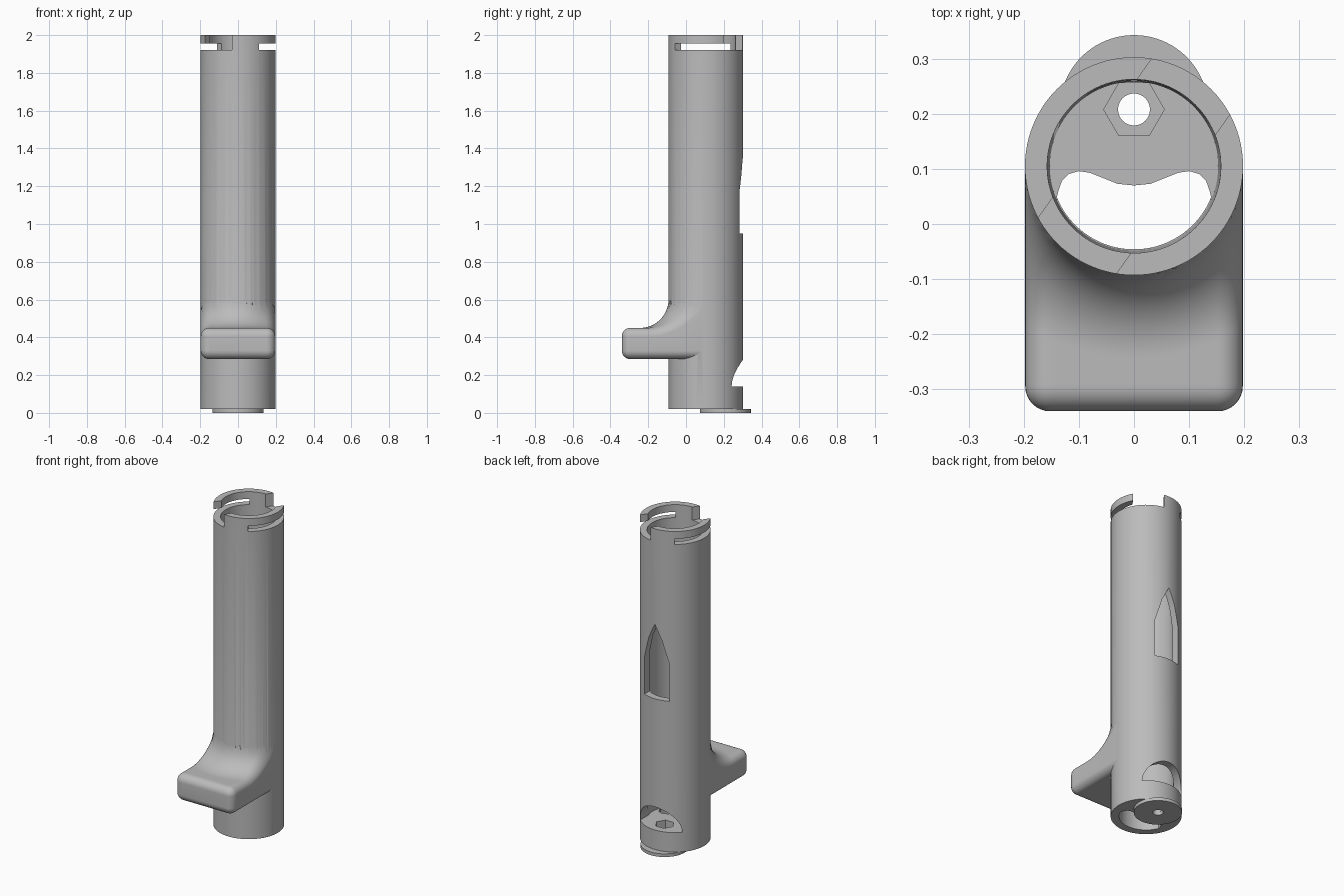
import bpy, bmesh, math
from math import sin, cos, pi, radians, hypot, sqrt
from mathutils import Matrix

if "Cube" in bpy.data.objects:
    bpy.data.objects.remove(bpy.data.objects["Cube"], do_unlink=True)

AXIS_Y, OUTER, HALF = 0.105, 0.198, 0.1975   # tube axis, tube radius, ledge half width
PIVOT_Y = 0.208                              # axis of the screw and disc

grey = bpy.data.materials.new("plain grey")
grey.use_nodes = True
grey.diffuse_color = (0.5, 0.5, 0.5, 1)
grey.node_tree.nodes["Principled BSDF"].inputs["Base Color"].default_value = (0.5, 0.5, 0.5, 1)


def loft(name, sections):
    """Closed solid skinned through matching loops of points."""
    bm = bmesh.new()
    rings = [[bm.verts.new(p) for p in s] for s in sections]
    n = len(rings[0])
    for a, b in zip(rings, rings[1:]):
        for i in range(n):
            j = (i + 1) % n
            bm.faces.new((a[i], a[j], b[j], b[i]))
    bm.faces.new(rings[0])
    bm.faces.new(rings[-1])
    bmesh.ops.recalc_face_normals(bm, faces=bm.faces)
    me = bpy.data.meshes.new(name)
    bm.to_mesh(me)
    bm.free()
    ob = bpy.data.objects.new(name, me)
    bpy.context.collection.objects.link(ob)
    me.materials.append(grey)
    return ob


def circle(r, cy, n=96):
    return [(r * cos(2 * pi * i / n), cy + r * sin(2 * pi * i / n)) for i in range(n)]


def prism(name, outline, z0, z1):
    return loft(name, [[(x, y, z) for x, y in outline] for z in (z0, z1)])


def wall_prism(name, outline):
    """Prism through the back wall from an x, z outline."""
    return loft(name, [[(x, y, z) for x, z in outline] for y in (0.12, 0.45)])


def combine(target, other, operation):
    mod = target.modifiers.new("bool", "BOOLEAN")
    mod.operation, mod.solver, mod.object = operation, "EXACT", other
    bpy.context.view_layer.objects.active = target
    bpy.ops.object.modifier_apply(modifier=mod.name)
    bpy.data.objects.remove(other, do_unlink=True)


def smooth(ob):
    bpy.ops.object.select_all(action="DESELECT")
    ob.select_set(True)
    bpy.context.view_layer.objects.active = ob
    bpy.ops.object.shade_smooth_by_angle(angle=radians(30))


# Front ledge: rounded slab whose top sweeps up into the tube
FILLET, ROUND, FRONT = 0.15, 0.045, -0.34


def ledge_top(x, y):
    d = min(max(hypot(x, y - AXIS_Y) - OUTER, 0), FILLET)
    return 0.6 - sqrt(max(FILLET ** 2 - (FILLET - d) ** 2, 0))


def ledge_section(y):
    e = min(y - FRONT, ROUND)
    drop = ROUND - sqrt(ROUND ** 2 - (ROUND - e) ** 2)
    r = max(ROUND - drop, 0.001)
    w = HALF - drop
    half = []
    for i in range(9):
        a = pi / 2 * i / 8
        half.append((w - r + r * sin(a), 0.285 + drop + r * (1 - cos(a))))
    for i in range(9):
        a = pi / 2 * i / 8
        x = w - r + r * cos(a)
        half.append((x, ledge_top(x, y) - drop - r * (1 - sin(a))))
    for i in range(1, 16):
        x = (w - r) * (1 - i / 16)
        half.append((x, ledge_top(x, y) - drop))
    loop = half + [(-x, z) for x, z in reversed(half)]
    return [(x, y, z) for x, z in loop]


stations = [FRONT + ROUND * (1 - cos(pi / 2 * i / 8)) for i in range(9)]
start = stations[-1]
stations += [start + (0.1 - start) * i / 48 for i in range(1, 49)]
ledge = loft("ledge", [ledge_section(y) for y in stations])

# Tube body
body = prism("tube_body", circle(OUTER, AXIS_Y), 0.02, 2.0)
combine(body, ledge, "UNION")

# Slightly tapered bore above a thick floor
bore = loft("bore", [[(x, y, z) for x, y in circle(r, AXIS_Y)]
                     for r, z in ((0.153, 0.14), (0.158, 2.1))])
combine(body, bore, "DIFFERENCE")

# Bean shaped opening through the floor
edge = [(0.03, 0.073), (0.06, 0.085), (0.08, 0.093), (0.1, 0.096),
        (0.118, 0.091), (0.131, 0.078), (0.138, 0.058)]
edge += [(0.151 * cos(a), AXIS_Y + 0.151 * sin(a))
         for a in (radians(-22 - 4 * i) for i in range(17))]
bean = [(0, 0.07)] + edge + [(-x, y) for x, y in reversed(edge)]
combine(body, prism("bean_cut", bean, -0.1, 0.3), "DIFFERENCE")

# Hexagonal nut pocket and screw hole
combine(body, prism("nut_cut", circle(0.055, PIVOT_Y, 6), 0.08, 0.2), "DIFFERENCE")
combine(body, prism("screw_cut", circle(0.029, PIVOT_Y, 32), -0.1, 0.2), "DIFFERENCE")

# Arched access window and pointed window in the back wall
arch = [(0.143 * cos(pi * i / 32), 0.1402 + 0.143 * sin(pi * i / 32)) for i in range(33)]
combine(body, wall_prism("arch_cut", arch), "DIFFERENCE")
point = [(-0.085, 0.95), (0.085, 0.95), (0.085, 1.18), (0.045, 1.32),
         (0.0, 1.41), (-0.045, 1.32), (-0.085, 1.18)]
combine(body, wall_prism("pointed_cut", point), "DIFFERENCE")

# Bayonet mount: straight entry gap across the rim, then two locking slots
TURN = radians(54.5)
entry = prism("entry_cut", [(-0.4, -0.087), (0.4, -0.087), (0.4, 0.087), (-0.4, 0.087)], 1.92, 2.2)
entry.data.transform(Matrix.Translation((0, AXIS_Y, 0)) @ Matrix.Rotation(TURN, 4, "Z"))
combine(body, entry, "DIFFERENCE")
for side in (0, pi):
    angles = [radians(-56 + 92 * i / 24) + side for i in range(25)]
    sector = [(r * cos(a), AXIS_Y + r * sin(a))
              for r, order in ((0.3, angles), (0.1, angles[::-1])) for a in order]
    combine(body, prism("slot_cut", sector, 1.92, 1.955), "DIFFERENCE")
smooth(body)

# Pivot disc under the floor
disc = prism("pivot_disc", circle(0.135, PIVOT_Y), 0.0, 0.0195)
combine(disc, prism("disc_hole_cut", circle(0.029, PIVOT_Y, 32), -0.1, 0.1), "DIFFERENCE")
smooth(disc)
